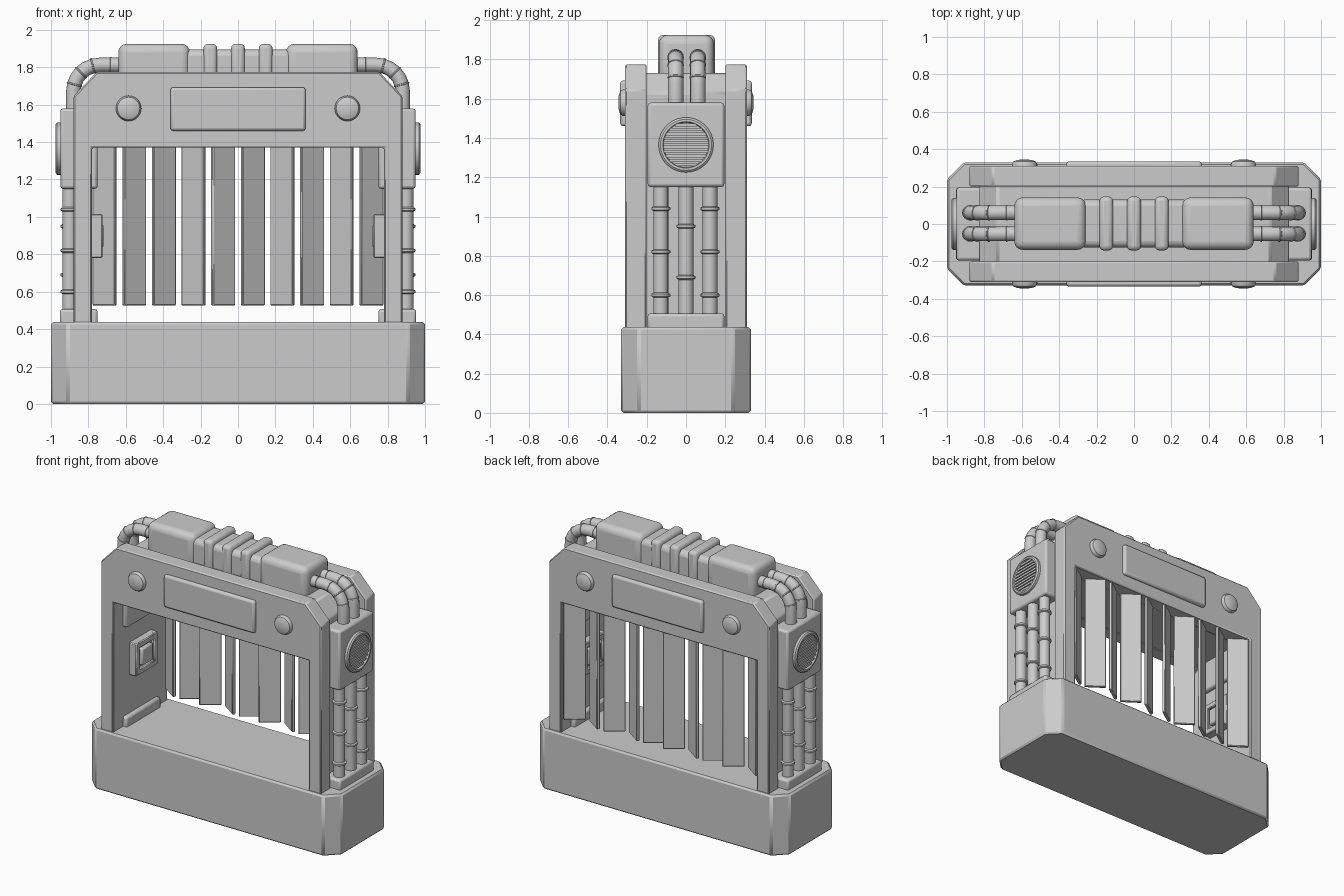
import bpy, bmesh, math
from mathutils import Vector

if "Cube" in bpy.data.objects:
    bpy.data.objects.remove(bpy.data.objects["Cube"])

grey = bpy.data.materials.new("plain grey")
grey.diffuse_color = (0.6, 0.6, 0.6, 1)
grey.use_nodes = True
grey.node_tree.nodes["Principled BSDF"].inputs["Base Color"].default_value = grey.diffuse_color


def finish(name, bm, bevel=0, segments=1):
    """Turn a bmesh into a shaded object with an optional edge bevel."""
    bmesh.ops.recalc_face_normals(bm, faces=bm.faces)
    me = bpy.data.meshes.new(name)
    bm.to_mesh(me)
    bm.free()
    me.materials.append(grey)
    ob = bpy.data.objects.new(name, me)
    bpy.context.collection.objects.link(ob)
    if bevel:
        mod = ob.modifiers.new("bevel", 'BEVEL')
        mod.width, mod.segments = bevel, segments
        mod.limit_method, mod.angle_limit = 'ANGLE', math.radians(40)
    bpy.ops.object.select_all(action='DESELECT')
    ob.select_set(True)
    bpy.context.view_layer.objects.active = ob
    bpy.ops.object.shade_smooth_by_angle(angle=math.radians(32))
    return ob


def box(name, x, y, z, bevel=0.01, segments=1):
    """Box from three (low, high) ranges."""
    bm = bmesh.new()
    bmesh.ops.create_cube(bm, size=1)
    for v in bm.verts:
        v.co = [r[0] if c < 0 else r[1] for r, c in zip((x, y, z), v.co)]
    return finish(name, bm, bevel, segments)


def prism(name, outline, vector, bevel=0.01):
    """Extrude a closed outline of 3D points."""
    bm = bmesh.new()
    face = bm.faces.new([bm.verts.new(p) for p in outline])
    out = bmesh.ops.extrude_face_region(bm, geom=[face])
    bmesh.ops.translate(bm, vec=vector,
                        verts=[g for g in out['geom'] if isinstance(g, bmesh.types.BMVert)])
    return finish(name, bm, bevel)


def lathe(name, profile, centre, axis, steps=28):
    """Spin (radius, height) points round an axis."""
    bm = bmesh.new()
    q = Vector((0, 0, 1)).rotation_difference(Vector(axis))
    rings = []
    for r, h in profile:
        rings.append([bm.verts.new(Vector(centre) + q @ Vector(
            (r * math.cos(2 * math.pi * i / steps), r * math.sin(2 * math.pi * i / steps), h)))
            for i in range(steps)])
    for a, b in zip(rings, rings[1:]):
        for i in range(steps):
            j = (i + 1) % steps
            bm.faces.new((a[i], a[j], b[j], b[i]))
    bm.faces.new(rings[0])
    bm.faces.new(rings[-1])
    return finish(name, bm)


def mirrored(s, lo, hi):
    return tuple(sorted((s * lo, s * hi)))


# Base with cut corners
corner = [(1, 0.24), (0.91, 0.33), (-0.91, 0.33), (-1, 0.24),
          (-1, -0.24), (-0.91, -0.33), (0.91, -0.33), (1, -0.24)]
prism("base", [(x, y, 0) for x, y in corner], (0, 0, 0.437), 0.012)

# Front and back arch frames
right = [(0.78, 0.42), (0.88, 0.42), (0.88, 1.645), (0.755, 1.775)]
arch = right + [(-x, z) for x, z in reversed(right)] + [(-0.78, 1.37), (0.78, 1.37)]
for side, s in (("front", -1), ("back", 1)):
    prism(side + "_frame", [(x, s * 0.31, z) for x, z in arch], (0, -s * 0.11, 0), 0.008)
    # Header plate and round studs
    box(side + "_header_plate", (-0.362, 0.362), mirrored(s, 0.29, 0.335), (1.46, 1.693), 0.015, 2)
    for x in (-0.585, 0.585):
        lathe(side + "_stud", [(0.068, 0), (0.068, 0.02), (0.06, 0.034), (0.04, 0.042), (0.015, 0.045)],
              (x, s * 0.3, 1.58), (0, s, 0))

# Header beam between the frames
beam = [(0.83, 1.372), (0.83, 1.63), (0.73, 1.73), (-0.73, 1.73), (-0.83, 1.63), (-0.83, 1.372)]
prism("header_beam", [(x, -0.21, z) for x, z in beam], (0, 0.42, 0), 0.01)

# Top housing: two end blocks, a recessed core and three ribs
for s in (-1, 1):
    box("housing_end", mirrored(s, 0.257, 0.64), (-0.138, 0.142), (1.68, 1.925), 0.045, 4)
box("housing_core", (-0.3, 0.3), (-0.125, 0.13), (1.68, 1.895), 0.035, 3)
for x in (-0.148, 0, 0.148):
    box("housing_rib", (x - 0.037, x + 0.037), (-0.142, 0.147), (1.68, 1.925), 0.025, 3)

for s in (-1, 1):
    # Side wall, through box and foot block
    box("side_wall", mirrored(s, 0.78, 0.83), (-0.3, 0.3), (0.42, 1.5), 0)
    box("side_box", mirrored(s, 0.75, 0.95), (-0.195, 0.195), (1.15, 1.58), 0.015, 2)
    box("foot_block", mirrored(s, 0.75, 0.953), (-0.195, 0.195), (0.42, 0.507), 0.015, 2)

    # Round vent: rim, recessed disc and slats
    lathe("vent_rim", [(0.14, 0), (0.14, 0.022), (0.13, 0.03), (0.118, 0.03), (0.114, 0.006)],
          (s * 0.945, 0, 1.365), (s, 0, 0), 36)
    for i in range(10):
        z = (i - 4.5) * 0.0225
        half = math.sqrt(0.116 ** 2 - z * z)
        box("vent_slat", mirrored(s, 0.94, 0.967), (-half, half),
            (1.365 + z - 0.0075, 1.365 + z + 0.0075), 0)

    # Upright pipes with collars
    for y, collars in ((-0.128, (0.6, 0.82, 1.04)), (0, (0.69, 0.95)), (0.122, (0.6, 0.82, 1.04))):
        lathe("upright_pipe", [(0.038, 0.48), (0.038, 1.17)], (s * 0.9, y, 0), (0, 0, 1), 16)
        for z in collars:
            lathe("pipe_collar", [(0.038, -0.012), (0.048, -0.006), (0.048, 0.006), (0.038, 0.012)],
                  (s * 0.9, y, z), (0, 0, 1), 16)

    # Bent hoses from housing to side box
    path = [(0.6, 1.812), (0.68, 1.812)]
    path += [(0.74 + 0.14 * math.sin(a), 1.672 + 0.14 * math.cos(a))
             for a in [math.pi / 2 * i / 6 for i in range(7)]]
    path += [(0.88, 1.56)]
    for y in (-0.053, 0.06):
        bm = bmesh.new()
        rings = []
        for i, (x, z) in enumerate(path):
            p, n = path[max(i - 1, 0)], path[min(i + 1, len(path) - 1)]
            t = Vector((n[0] - p[0], 0, n[1] - p[1])).normalized()
            u = t.cross(Vector((0, 1, 0)))
            ring = []
            for k in range(16):
                a = 2 * math.pi * k / 16
                c = Vector((x, y, z)) + 0.039 * (u * math.cos(a) + Vector((0, math.sin(a), 0)))
                ring.append(bm.verts.new((s * c.x, c.y, c.z)))
            rings.append(ring)
        for a, b in zip(rings, rings[1:]):
            for k in range(16):
                bm.faces.new((a[k], a[k - 1], b[k - 1], b[k]))
        bm.faces.new(rings[0])
        bm.faces.new(rings[-1])
        finish("bent_hose", bm)
        # Thin seams along the hose
        for i in (1, 3, 5, 7):
            (x0, z0), (x1, z1) = path[i - 1], path[i + 1]
            d = Vector((s * (x1 - x0), 0, z1 - z0)).normalized()
            lathe("hose_seam", [(0.036, -0.006), (0.042, -0.003), (0.042, 0.003), (0.036, 0.006)],
                  (s * path[i][0], y, path[i][1]), d, 16)

    # Inner wall panel: raised square frame, back plate and button
    for a in ((-0.125, -0.08), (0.08, 0.125)):
        box("panel_upright", mirrored(s, 0.725, 0.79), a, (0.78, 1.015), 0.006)
        box("panel_rail", mirrored(s, 0.725, 0.79), (-0.1, 0.1),
            (0.897 + a[0] * 0.94, 0.897 + a[1] * 0.94), 0.006)
    box("panel_back", mirrored(s, 0.745, 0.79), (-0.1, 0.1), (0.8, 1.0), 0)
    box("panel_button", mirrored(s, 0.718, 0.76), (-0.062, 0.062), (0.835, 0.959), 0.012, 2)

# Hanging curtain strips, each turned one way or the other
for i, turn in enumerate((-1, 1, 1, -1, 1, 1, -1, 1, -1, 1)):
    strip = box("curtain_strip", (-0.073, 0.073), (-0.011, 0.011), (0.527, 1.39), 0.004)
    strip.location = ((i - 4.5) * 0.1585, 0.25, 0)
    strip.rotation_euler.z = turn * math.radians(35)
